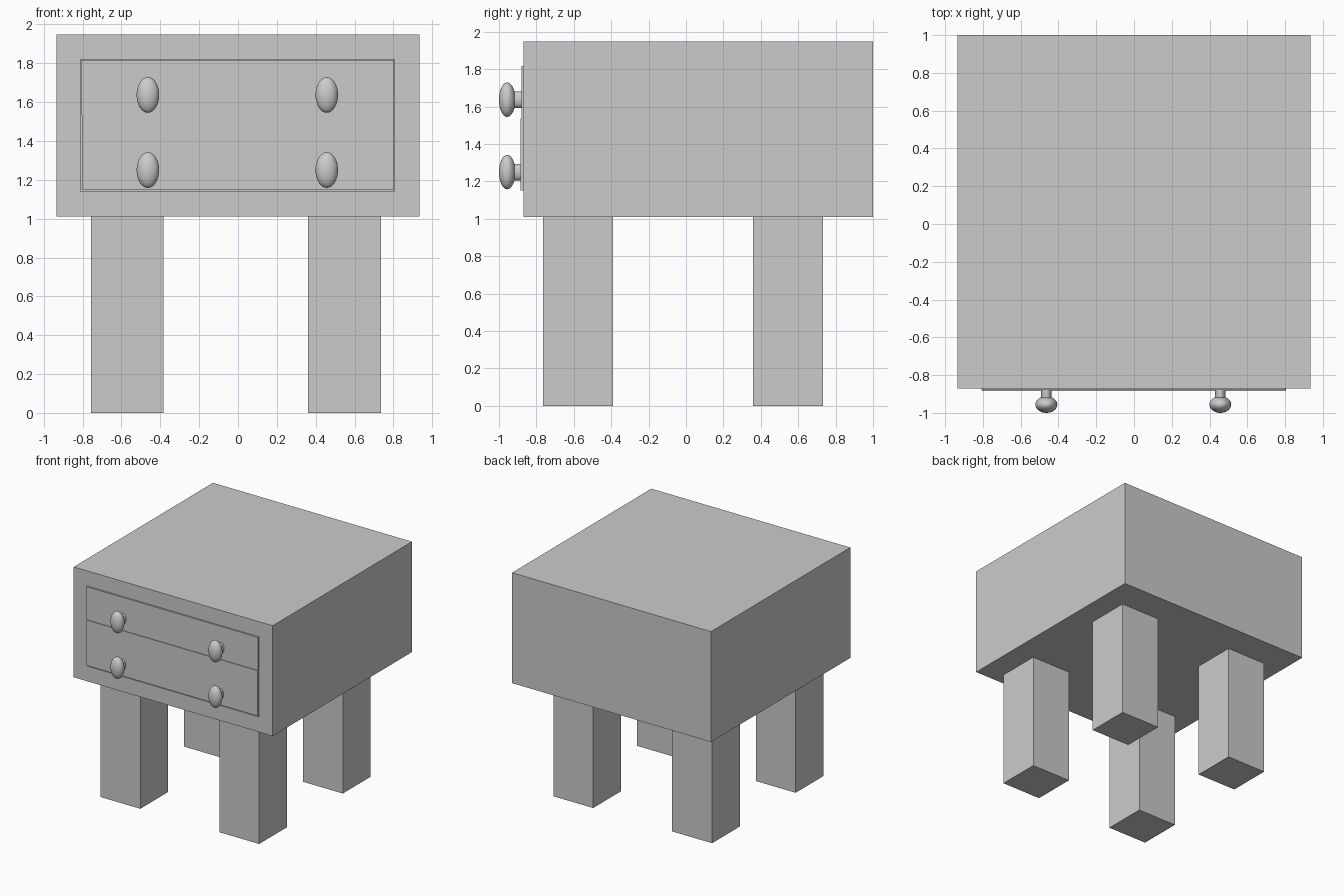
import bpy
from math import pi

if "Cube" in bpy.data.objects:
    bpy.data.objects.remove(bpy.data.objects["Cube"])


def box(name, x, y, z):
    """Box from (min, max) ranges on each axis."""
    lo, hi = zip(x, y, z)
    bpy.ops.mesh.primitive_cube_add(size=1, location=[(a + b) / 2 for a, b in zip(lo, hi)])
    ob = bpy.context.object
    ob.name = name
    ob.scale = [b - a for a, b in zip(lo, hi)]
    bpy.ops.object.transform_apply(location=False, rotation=False, scale=True)
    return ob


def knob(name, x, z):
    # oval handle
    bpy.ops.mesh.primitive_uv_sphere_add(segments=32, ring_count=16, radius=1, location=(x, -0.956, z))
    head = bpy.context.object
    head.name = name
    head.scale = (0.058, 0.044, 0.092)
    bpy.ops.object.transform_apply(location=False, rotation=False, scale=True)
    bpy.ops.object.shade_smooth()
    # oval stem into the drawer
    bpy.ops.mesh.primitive_cylinder_add(vertices=32, radius=1, depth=1,
                                        location=(x, -0.91, z), rotation=(pi / 2, 0, 0))
    stem = bpy.context.object
    stem.name = name + "_stem"
    stem.scale = (0.028, 0.044, 0.08)
    bpy.ops.object.transform_apply(location=False, rotation=True, scale=True)
    bpy.ops.object.shade_smooth_by_angle(angle=pi / 6)


# cabinet with drawer opening
cabinet = box("cabinet", (-0.935, 0.935), (-0.87, 1.0), (1.01, 1.948))
opening = box("opening_cutter", (-0.81, 0.806), (-1.0, 0.8), (1.139, 1.82))
opening.hide_render = True
opening.hide_set(True)
cut = cabinet.modifiers.new("opening", 'BOOLEAN')
cut.operation = 'DIFFERENCE'
cut.solver = 'EXACT'
cut.object = opening

# two drawers, the lower one standing slightly proud
box("upper_drawer", (-0.807, 0.802), (-0.879, 0.79), (1.537, 1.817))
box("lower_drawer", (-0.804, 0.804), (-0.884, 0.79), (1.151, 1.536))

# knobs
for row, z in (("upper", 1.637), ("lower", 1.25)):
    for side, x in (("left", -0.464), ("right", 0.457)):
        knob(f"{row}_{side}_knob", x, z)

# legs
for side, x in (("left", -0.758), ("right", 0.36)):
    for end, y in (("front", -0.765), ("back", 0.357)):
        box(f"{end}_{side}_leg", (x, x + 0.375), (y, y + 0.375), (0, 1.01))
